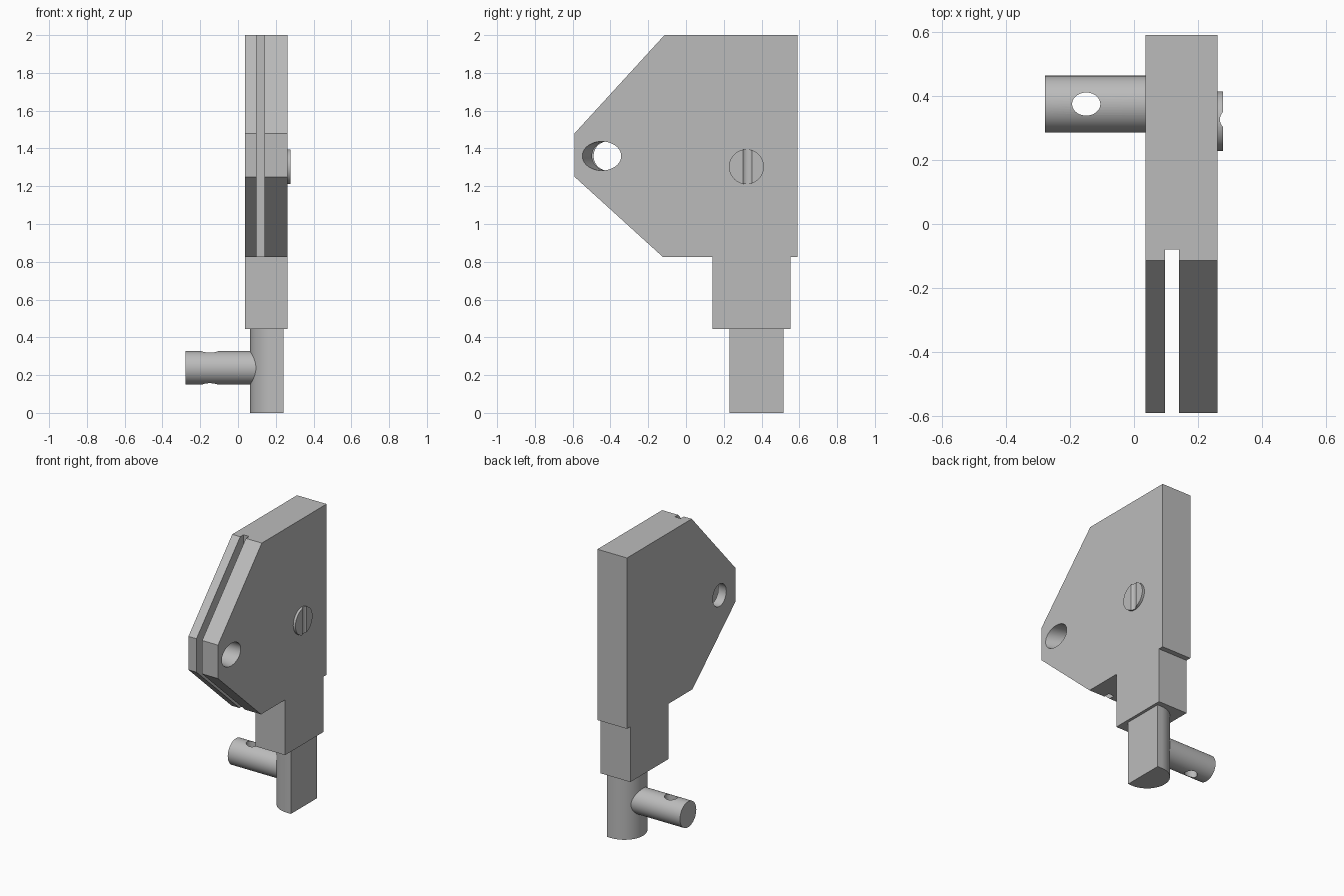
import bpy, bmesh, math
from mathutils import Vector

old = bpy.data.objects.get("Cube")
if old:
    bpy.data.objects.remove(old, do_unlink=True)

steel = bpy.data.materials.new("plain grey metal")
steel.use_nodes = True
GREY = (0.5, 0.5, 0.5, 1)
steel.diffuse_color = GREY
steel.node_tree.nodes["Principled BSDF"].inputs["Base Color"].default_value = GREY


def place(axis, a, b, level):
    """Put a 2D profile point on a plane across the given axis."""
    return Vector((level, a, b)) if axis == "x" else Vector((a, b, level))


def loft(name, axis, sections):
    """Solid through (level, profile) sections along an axis."""
    bm = bmesh.new()
    rings = [[bm.verts.new(place(axis, a, b, level)) for a, b in profile]
             for level, profile in sections]
    bm.faces.new(rings[0])
    bm.faces.new(rings[-1])
    for low, high in zip(rings, rings[1:]):
        for i in range(len(low)):
            j = (i + 1) % len(low)
            bm.faces.new((low[i], low[j], high[j], high[i]))
    bmesh.ops.recalc_face_normals(bm, faces=bm.faces)
    mesh = bpy.data.meshes.new(name)
    bm.to_mesh(mesh)
    bm.free()
    obj = bpy.data.objects.new(name, mesh)
    bpy.context.collection.objects.link(obj)
    mesh.materials.append(steel)
    return obj


def prism(name, axis, profile, low, high):
    return loft(name, axis, [(low, profile), (high, profile)])


def oval(ca, cb, ra, rb, start=0, sweep=2 * math.pi, steps=64):
    return [(ca + ra * math.cos(start + sweep * i / steps),
             cb + rb * math.sin(start + sweep * i / steps)) for i in range(steps)]


def rect(a0, a1, b0, b1):
    return [(a0, b0), (a1, b0), (a1, b1), (a0, b1)]


def activate(obj):
    bpy.ops.object.select_all(action="DESELECT")
    obj.select_set(True)
    bpy.context.view_layer.objects.active = obj


def cut(obj, cutter):
    mod = obj.modifiers.new("cut", "BOOLEAN")
    mod.operation = "DIFFERENCE"
    mod.solver = "EXACT"
    mod.object = cutter
    activate(obj)
    bpy.ops.object.modifier_apply(modifier=mod.name)
    bpy.data.objects.remove(cutter, do_unlink=True)


LEFT, RIGHT = 0.261, 0.036      # side faces of the plate
STEM_Y, STEM_R = 0.374, 0.143

# Plate with its stepped neck
outline = [(-0.59, 1.48), (-0.114, 2), (0.59, 2), (0.59, 0.825), (0.554, 0.825),
           (0.554, 0.445), (0.139, 0.445), (0.139, 0.825), (-0.122, 0.825), (-0.59, 1.25)]
body = prism("body_plate", "x", outline, RIGHT, LEFT)

# Front slot, open at top and bottom
cut(body, prism("slot_cutter", "z", rect(0.097, 0.14, -0.8, -0.079), 0.7, 2.2))

# Cross hole, flared forward on the left cheek
straight = oval(-0.416, 1.36, 0.073, 0.077)
flared = oval(-0.446, 1.36, 0.103, 0.077)
cut(body, loft("hole_cutter", "x",
               [(-0.1, straight), (0.12, straight), (LEFT, flared), (0.4, flared)]))

# Stem with a flat left side and a half-round right side
flat_x = RIGHT + 0.028 + STEM_R
d_shape = oval(flat_x, STEM_Y, STEM_R, STEM_R, math.pi / 2, math.pi * 48 / 47, 48)[:48]
d_shape += [(0.241, STEM_Y - STEM_R), (0.241, STEM_Y + STEM_R)]
stem = prism("stem", "z", d_shape, 0, 0.445)

# Side peg with a vertical oval hole
peg = prism("side_peg", "x", oval(STEM_Y, 0.238, 0.0885, 0.0885), -0.278, 0.17)
cut(peg, prism("peg_hole_cutter", "z", oval(-0.149, STEM_Y, 0.044, 0.036), 0, 0.5))

# Screw head with a rounded groove
screw = prism("screw_head", "x", oval(0.32, 1.303, 0.0925, 0.0925), LEFT - 0.02, 0.278)
cut(screw, prism("groove_cutter", "z", oval(0.302, 0.326, 0.034, 0.034), 1, 1.6))

for part in (body, stem, peg, screw):
    activate(part)
    bpy.ops.object.shade_smooth_by_angle(angle=math.radians(25))
